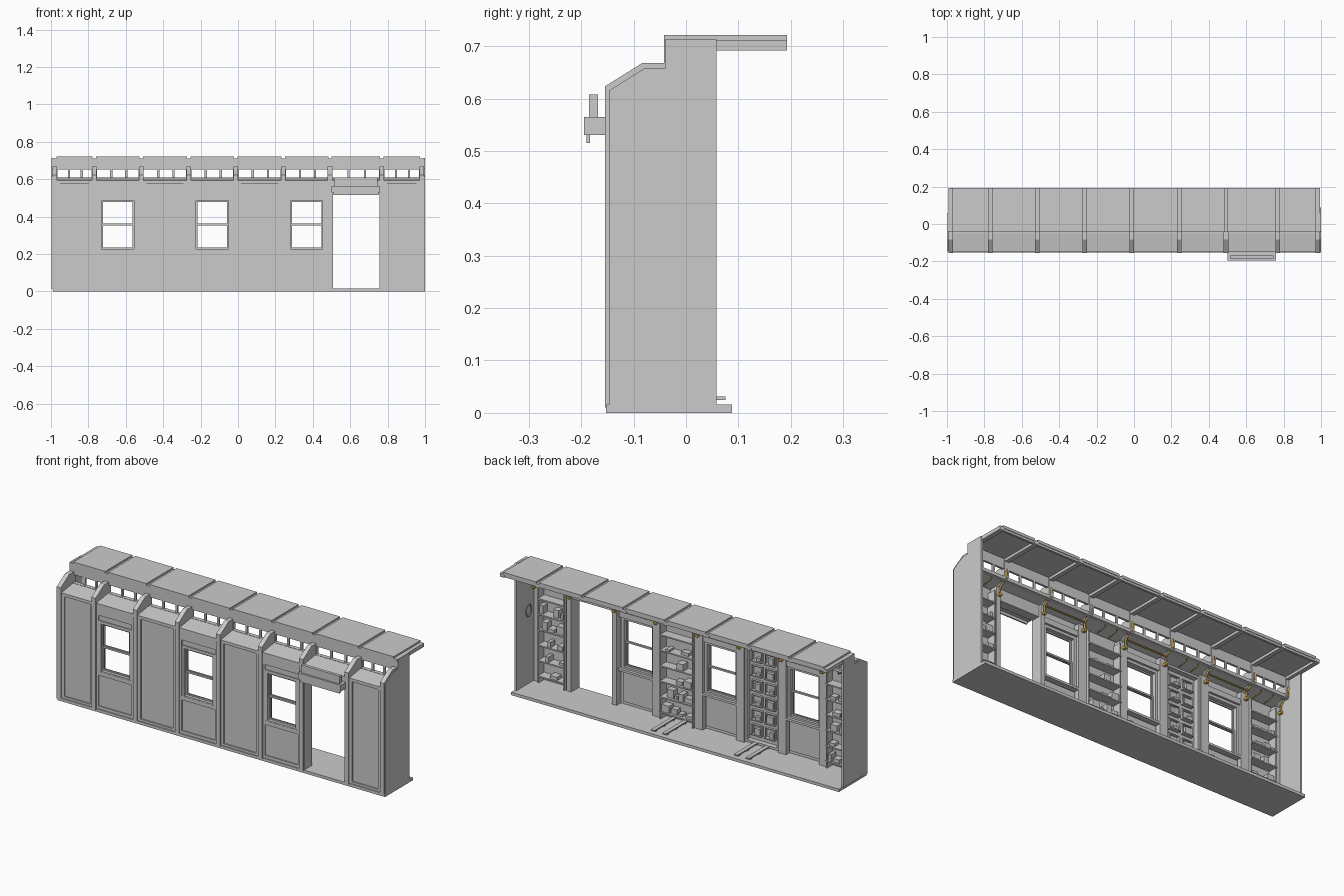
import bpy, bmesh, math, random
from mathutils import Vector

if "Cube" in bpy.data.objects:
    bpy.data.objects.remove(bpy.data.objects["Cube"])

random.seed(4)
brass = bpy.data.materials.new("brass")
brass.diffuse_color = (0.75, 0.48, 0.1, 1)
brass.use_nodes = True
brass.node_tree.nodes["Principled BSDF"].inputs["Base Color"].default_value = brass.diffuse_color


def finish(name, bm, mat=None):
    bmesh.ops.recalc_face_normals(bm, faces=bm.faces)
    me = bpy.data.meshes.new(name)
    bm.to_mesh(me)
    bm.free()
    ob = bpy.data.objects.new(name, me)
    bpy.context.collection.objects.link(ob)
    if mat:
        me.materials.append(mat)
    return ob


def boxes(name, items, mat=None):
    """One object from many boxes given as (x0, x1, y0, y1, z0, z1)."""
    bm = bmesh.new()
    for x0, x1, y0, y1, z0, z1 in items:
        vs = bmesh.ops.create_cube(bm, size=1)["verts"]
        for v in vs:
            v.co = Vector(((x0 + x1) / 2 + v.co.x * (x1 - x0),
                           (y0 + y1) / 2 + v.co.y * (y1 - y0),
                           (z0 + z1) / 2 + v.co.z * (z1 - z0)))
    return finish(name, bm, mat)


def extrude_x(name, profile, spans):
    """Extrude a (y, z) profile along x over each span."""
    bm = bmesh.new()
    for x0, x1 in spans:
        f = bm.faces.new([bm.verts.new((x0, y, z)) for y, z in profile])
        r = bmesh.ops.extrude_face_region(bm, geom=[f])
        for v in r["geom"]:
            if isinstance(v, bmesh.types.BMVert):
                v.co.x = x1
    return finish(name, bm)


def pipe(name, paths, radius, mat=None, cyclic=False):
    cu = bpy.data.curves.new(name, "CURVE")
    cu.dimensions = "3D"
    cu.bevel_depth = radius
    cu.bevel_resolution = 1
    cu.use_fill_caps = True
    for pts in paths:
        s = cu.splines.new("POLY")
        s.points.add(len(pts) - 1)
        s.use_cyclic_u = cyclic
        for p, c in zip(s.points, pts):
            p.co = (*c, 1)
    ob = bpy.data.objects.new(name, cu)
    bpy.context.collection.objects.link(ob)
    if mat:
        cu.materials.append(mat)
    return ob


def frame(x0, x1, z0, z1, w, y0, y1):
    """Four bars around a rectangle, lying inside it."""
    return [(x0, x0 + w, y0, y1, z0, z1), (x1 - w, x1, y0, y1, z0, z1),
            (x0 + w, x1 - w, y0, y1, z0, z0 + w), (x0 + w, x1 - w, y0, y1, z1 - w, z1)]


ribs_x = [-0.98, -0.768, -0.518, -0.263, -0.012, 0.242, 0.492, 0.768, 0.983]
bays = list(zip(ribs_x[:-1], ribs_x[1:]))
half = 0.0125

# Floor
boxes("floor", [(-0.99, 1.0, -0.153, 0.088, 0, 0.016)])

# End walls with the stepped outline
end = [(-0.147, 0.014), (-0.147, 0.615), (-0.08, 0.657), (-0.04, 0.657),
       (-0.04, 0.713), (0.058, 0.713), (0.058, 0.014)]
extrude_x("end_wall", end, [(-0.996, -0.985), (0.988, 1.0)])

# Outer ribs, cranked over to the clerestory
rib = [(-0.155, 0.01), (-0.155, 0.623), (-0.083, 0.668), (-0.035, 0.668),
       (-0.035, 0.615), (-0.07, 0.60), (-0.105, 0.57), (-0.105, 0.01)]
extrude_x("wall_rib", rib, [(x - half, x + half) for x in ribs_x])
boxes("inner_pilaster", [(max(x - 0.025, -0.988), min(x + 0.025, 0.99), -0.13, -0.092, 0.016, 0.57)
                         for i, x in enumerate(ribs_x) if i not in (6, 7)])
boxes("door_jamb", [(0.481, 0.508, -0.15, -0.085, 0.016, 0.58),
                    (0.758, 0.784, -0.15, -0.085, 0.016, 0.58)])

# Roof panels, roof ribs and header above the clerestory
boxes("roof_panel", [(a + 0.009, b - 0.009, -0.042, 0.193, 0.706, 0.721) for a, b in bays])
boxes("roof_rib", [(x - half, x + half, -0.042, 0.193, 0.692, 0.712) for x in ribs_x])
boxes("roof_edge_beam", [(-0.98, 0.983, 0.178, 0.19, 0.694, 0.708)])
boxes("clerestory_header", [(-0.985, 0.988, -0.042, -0.03, 0.652, 0.71)])
boxes("clerestory_post", [(x - 0.014, x + 0.014, -0.042, -0.026, 0.6, 0.7) for x in ribs_x])
boxes("clerestory_sill", [(-0.985, 0.988, -0.05, -0.028, 0.592, 0.61)])
bars = []
for a, b in bays:
    for t in (0.36, 0.68):
        x = a + (b - a) * t
        bars.append((x - 0.006, x + 0.006, -0.04, -0.031, 0.605, 0.655))
boxes("clerestory_bar", bars)

# Lower roof slope of each bay
extrude_x("lower_roof", [(-0.15, 0.578), (-0.15, 0.594), (-0.04, 0.61), (-0.04, 0.598), (-0.12, 0.578)],
          [(a + half, b - half) for a, b in bays])

# Wall bays
solid, window, door = (0, 2, 4, 7), (1, 3, 5), 6
plates, trims, shelves, goods, drawers, knobs = [], [], [], [], [], []
win_frames, sash, sills, panels = [], [], [], []
for i, (a, b) in enumerate(bays):
    a += half
    b -= half
    if i in solid:
        plates.append((a, b, -0.14, -0.128, 0.016, 0.585))
        trims += frame(a, b, 0.012, 0.592, 0.016, -0.148, -0.13)
    elif i in window:
        c = (a + b) / 2
        l, r = c - 0.088, c + 0.088
        plates += [(a, l, -0.142, -0.122, 0.016, 0.585), (r, b, -0.142, -0.122, 0.016, 0.585),
                   (l, r, -0.142, -0.122, 0.016, 0.225), (l, r, -0.142, -0.122, 0.487, 0.585)]
        trims += [(a, b, -0.148, -0.14, 0.012, 0.032), (a, b, -0.148, -0.14, 0.2, 0.222),
                  (a, b, -0.149, -0.14, 0.53, 0.592),
                  (a, a + 0.012, -0.148, -0.14, 0.03, 0.58), (b - 0.012, b, -0.148, -0.14, 0.03, 0.58)]
        win_frames += frame(l - 0.014, r + 0.014, 0.211, 0.501, 0.016, -0.147, -0.108)
        # upper sash sits in front of the lower one
        sash += frame(l, r, 0.352, 0.487, 0.009, -0.138, -0.13)
        sash += frame(l, r, 0.225, 0.364, 0.009, -0.13, -0.122)
        sills.append((l - 0.022, r + 0.022, -0.122, -0.092, 0.205, 0.217))
        sills.append((l - 0.02, r + 0.02, -0.122, -0.096, 0.5, 0.53))
        panels.append((a + 0.02, b - 0.02, -0.122, -0.11, 0.035, 0.195))
    # Shelving and goods in three bays
    if i in (0, 4, 7):
        a2, b2 = a + 0.013, b - 0.013
        n = 6
        for k in range(n):
            z = 0.05 + k * 0.085
            shelves.append((a2, b2, -0.13, -0.075, z, z + 0.007))
            x = a2 + 0.012
            while x < b2 - 0.03 and k < n - 1:
                w = random.uniform(0.015, 0.045)
                if random.random() < 0.72:
                    y = random.uniform(-0.09, -0.078)
                    goods.append((x, min(x + w, b2), -0.122, y, z + 0.007, z + random.uniform(0.018, 0.055)))
                x += w + random.uniform(0.004, 0.02)
        shelves += [(a2, a2 + 0.007, -0.13, -0.08, 0.016, 0.55), (b2 - 0.007, b2, -0.13, -0.08, 0.016, 0.55)]
    # Pigeonhole board in one bay
    if i == 2:
        trims += frame(a + 0.012, b - 0.012, 0.02, 0.56, 0.012, -0.13, -0.1)
        for col in range(2):
            for row in range(6):
                x = a + 0.045 + col * 0.08
                z = 0.06 + row * 0.081
                drawers += frame(x, x + 0.062, z, z + 0.058, 0.005, -0.13, -0.115)
                drawers.append((x, x + 0.062, -0.13, -0.106, z, z + 0.006))
                goods.append((x + 0.01, x + random.uniform(0.03, 0.052), -0.13, -0.112,
                              z + 0.006, z + random.uniform(0.02, 0.045)))
boxes("wall_plate", plates)
boxes("wall_trim", trims)
boxes("window_frame", win_frames)
boxes("window_sash", sash)
boxes("window_sill", sills)
boxes("dado_panel", panels)
boxes("shelf", shelves)
boxes("stored_goods", goods)
boxes("pigeonhole", drawers)

# Box canopy and board above the doorway
boxes("door_canopy", [(0.5, 0.76, -0.195, -0.145, 0.53, 0.565)])
boxes("canopy_board", [(0.513, 0.747, -0.185, -0.168, 0.565, 0.608)])
boxes("canopy_lip", [(0.51, 0.75, -0.19, -0.183, 0.515, 0.53)])
boxes("door_lintel", [(0.5, 0.76, -0.15, -0.1, 0.52, 0.592)])

# Pairs of runners on the floor
run = []
for cx in (0.115, -0.39):
    for dx in (-0.035, 0.035):
        run.append((cx + dx - 0.011, cx + dx + 0.011, -0.12, 0.075, 0.025, 0.031))
        for y in (-0.11, -0.03, 0.045):
            run.append((cx + dx - 0.006, cx + dx + 0.006, y, y + 0.012, 0.015, 0.026))
boxes("floor_runner", run)

# Brass brackets on the ribs, rails over the windows and pegs over the shelves
pipe("rib_bracket", [[(x, -0.09, 0.535), (x, -0.078, 0.545), (x, -0.078, 0.575), (x, -0.055, 0.595),
                      (x, -0.028, 0.605), (x, -0.024, 0.65)] for x in ribs_x], 0.005, brass)
boxes("bracket_foot", [(x - 0.008, x + 0.008, -0.095, -0.07, 0.528, 0.54) for x in ribs_x], brass)
pipe("brass_rail", [[(bays[i][0], -0.07, 0.572), (bays[i][1], -0.07, 0.572)] for i in window],
     0.004, brass)
pipe("brass_peg", [[(bays[i][0] + t * 0.24, -0.1, 0.565), (bays[i][0] + t * 0.24, -0.045, 0.572),
                    (bays[i][0] + t * 0.24, -0.04, 0.584)] for i in solid for t in (0.35, 0.65)],
     0.003, brass)

# Coiled rope hung on the inside of the right end wall
pipe("rope_coil", [[(0.983, -0.04 + 0.022 * math.cos(t * math.pi / 8), 0.42 + 0.032 * math.sin(t * math.pi / 8))
                    for t in range(16)]], 0.003, cyclic=True)
